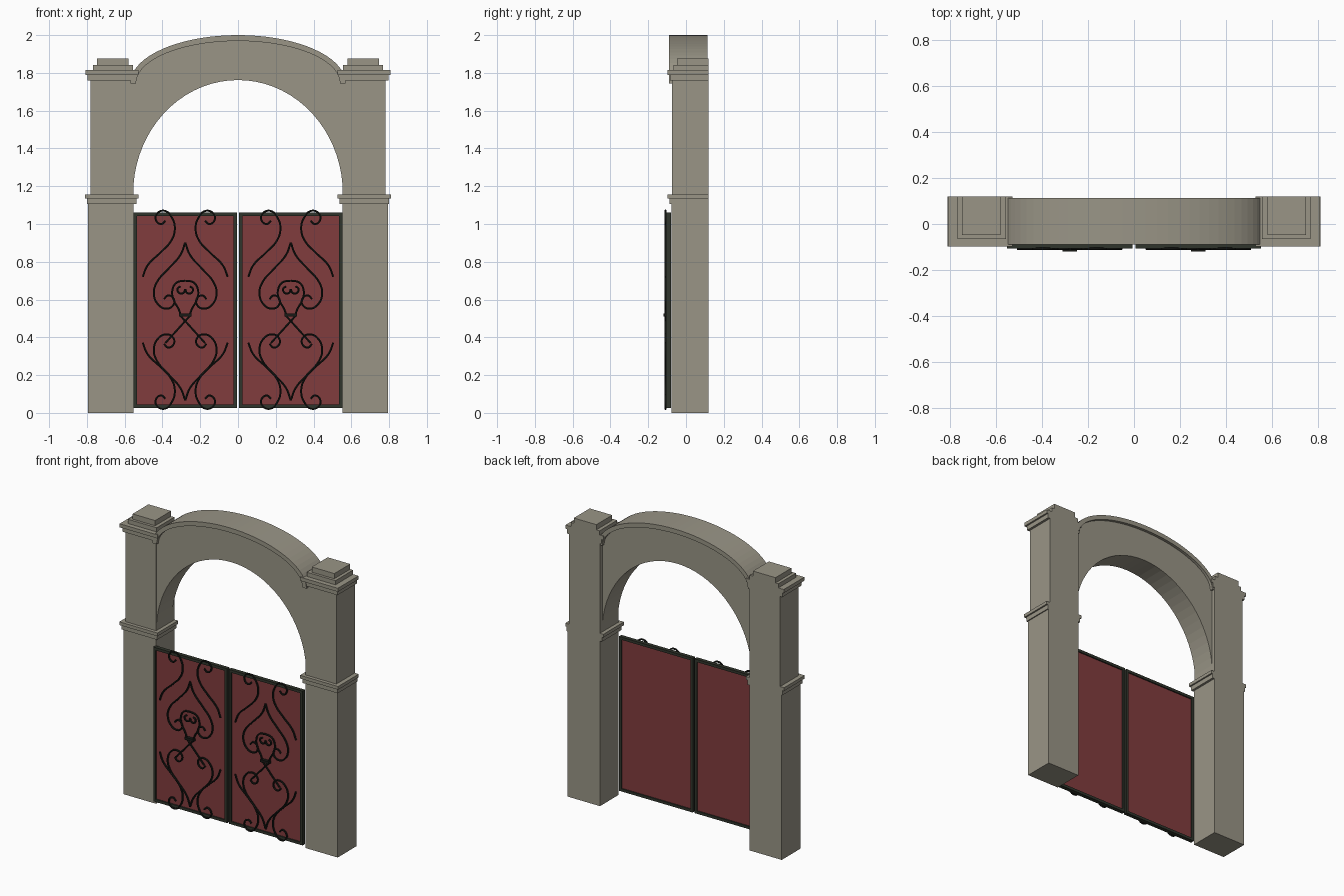
import bpy, bmesh
from math import pi, cos, sin

cube = bpy.data.objects.get("Cube")
if cube:
    bpy.data.objects.remove(cube, do_unlink=True)


def material(name, rgb):
    m = bpy.data.materials.new(name)
    m.use_nodes = True
    color = (*rgb, 1.0)
    m.diffuse_color = color
    bsdf = next(n for n in m.node_tree.nodes if n.type == 'BSDF_PRINCIPLED')
    bsdf.inputs["Base Color"].default_value = color
    return m


stone = material("warm_grey_stone", (0.32, 0.30, 0.24))
red = material("dark_red_panel", (0.22, 0.045, 0.048))
iron = material("green_black_frame", (0.03, 0.035, 0.025))
black = material("black_ironwork", (0.009, 0.010, 0.008))


def add_object(name, bm, mat):
    bmesh.ops.recalc_face_normals(bm, faces=bm.faces)
    mesh = bpy.data.meshes.new(name)
    bm.to_mesh(mesh)
    bm.free()
    mesh.materials.append(mat)
    obj = bpy.data.objects.new(name, mesh)
    bpy.context.collection.objects.link(obj)
    return obj


def add_box(bm, xs, ys, zs):
    """Add a box spanning the given ranges."""
    verts = bmesh.ops.create_cube(bm, size=1)["verts"]
    for v in verts:
        for axis, (lo, hi) in enumerate((xs, ys, zs)):
            v.co[axis] = (lo + hi) / 2 + v.co[axis] * (hi - lo)


def arch(name, outer, inner, ys, segments=36):
    """Solid between two half ellipses, each (centre z, half width, rise)."""
    bm = bmesh.new()
    rings = []
    for i in range(segments + 1):
        t = pi * i / segments
        (zo, ao, ho), (zi, ai, hi) = outer, inner
        po = (ao * cos(t), zo + ho * sin(t))
        pi_ = (ai * cos(t), zi + hi * sin(t))
        corners = [(po, ys[0]), (po, ys[1]), (pi_, ys[1]), (pi_, ys[0])]
        rings.append([bm.verts.new((p[0], y, p[1])) for p, y in corners])
    for a, b in zip(rings, rings[1:]):
        for k in range(4):
            n = (k + 1) % 4
            bm.faces.new((a[k], a[n], b[n], b[k]))
    bm.faces.new(rings[0])
    bm.faces.new(rings[-1])
    return add_object(name, bm, stone)


# Pillars: stacked blocks (inner x, outer x, front y, bottom z, top z), flush at the back
BACK = 0.12
blocks = [
    (0.553, 0.793, -0.078, 0, 1.11),          # lower shaft
    (0.538, 0.80, -0.088, 1.105, 1.135),      # middle band
    (0.528, 0.81, -0.098, 1.135, 1.157),
    (0.553, 0.781, -0.075, 1.15, 1.77),       # upper shaft
    (0.54, 0.797, -0.086, 1.76, 1.79),        # capital
    (0.528, 0.808, -0.098, 1.79, 1.814),
    (0.556, 0.768, -0.066, 1.814, 1.842),     # stepped top
    (0.58, 0.747, -0.048, 1.842, 1.877),
]
for label, s in (("left", 1), ("right", -1)):
    bm = bmesh.new()
    for x0, x1, front, z0, z1 in blocks:
        add_box(bm, sorted((s * x0, s * x1)), (front, BACK), (z0, z1))
    add_object(label + "_pillar", bm, stone)

# Arch wall and the moulding along its top
arch("arch_wall", (1.745, 0.555, 0.235), (1.16, 0.555, 0.602), (-0.07, 0.095))
arch("arch_moulding", (1.745, 0.57, 0.255), (1.745, 0.54, 0.224), (-0.09, 0.114))

# Scrollwork half paths in hundredths: (sideways, distance from the start level)
s_scroll = [(22.5, 35), (20, 29), (13, 22), (7.5, 16), (5.5, 10), (7, 3.7),
            (11, 0), (15, 1.6), (15.5, 5), (12.7, 7), (10.5, 5.3)]
heart = [(0, 0), (2.5, 6.5), (9, 14), (15, 21), (16.6, 27), (14.6, 32.5),
         (10.3, 35), (6.6, 33.5), (6, 30), (9, 28), (11.3, 30)]
lantern = [(0, 0), (4.5, 1), (6.8, 5), (6, 10.5), (3.5, 15), (2.6, 17.5)]
small_curl = [(0, 4.5), (1, 6.5), (3.2, 6.5), (4, 4.2), (2.4, 3)]
cross_bar = [(-2.6, 18.5), (10.5, 33)]

# Each path with its start height and vertical direction
scrolls = [(s_scroll, 1.07, -1), (s_scroll, 0.022, 1),
           (heart, 0.902, -1), (heart, 0.066, 1),
           (lantern, 0.70, -1), (small_curl, 0.70, -1), (cross_bar, 0.70, -1)]


def ironwork(name, cx, y):
    """Round bars swept along every scroll and its mirror image."""
    curve = bpy.data.curves.new(name, 'CURVE')
    curve.dimensions = '3D'
    curve.resolution_u = 5
    curve.bevel_depth = 0.006
    curve.bevel_resolution = 1
    curve.use_fill_caps = True
    for path, z, direction in scrolls:
        for side in (1, -1):
            spline = curve.splines.new('BEZIER')
            spline.bezier_points.add(len(path) - 1)
            for point, (u, v) in zip(spline.bezier_points, path):
                point.co = (cx + side * u / 100, y, z + direction * v / 100)
                point.handle_left_type = point.handle_right_type = 'AUTO'
    curve.materials.append(black)
    obj = bpy.data.objects.new(name, curve)
    bpy.context.collection.objects.link(obj)
    bpy.ops.object.select_all(action='DESELECT')
    obj.select_set(True)
    bpy.context.view_layer.objects.active = obj
    bpy.ops.object.convert(target='MESH')
    bpy.ops.object.shade_smooth_by_angle()


# Gate leaves: frame, panel, ironwork and the clasp under the lantern
bottom, top, bar = 0.027, 1.06, 0.018
for label, s in (("left", 1), ("right", -1)):
    x0, x1 = sorted((s * 0.006, s * 0.553))
    depth = (-0.106, -0.08)
    bm = bmesh.new()
    for xs in ((x0, x0 + bar), (x1 - bar, x1)):
        add_box(bm, xs, depth, (bottom, top))
    for zs in ((bottom, bottom + bar), (top - bar, top)):
        add_box(bm, (x0 + bar, x1 - bar), depth, zs)
    add_object(label + "_gate_frame", bm, iron)

    bm = bmesh.new()
    add_box(bm, (x0 + bar, x1 - bar), (-0.098, -0.088), (bottom + bar, top - bar))
    add_object(label + "_gate_panel", bm, red)

    cx = (x0 + x1) / 2
    ironwork(label + "_gate_scrollwork", cx, -0.108)
    bm = bmesh.new()
    add_box(bm, (cx - 0.032, cx + 0.032), (-0.12, -0.098), (0.51, 0.527))
    add_object(label + "_gate_clasp", bm, black)
